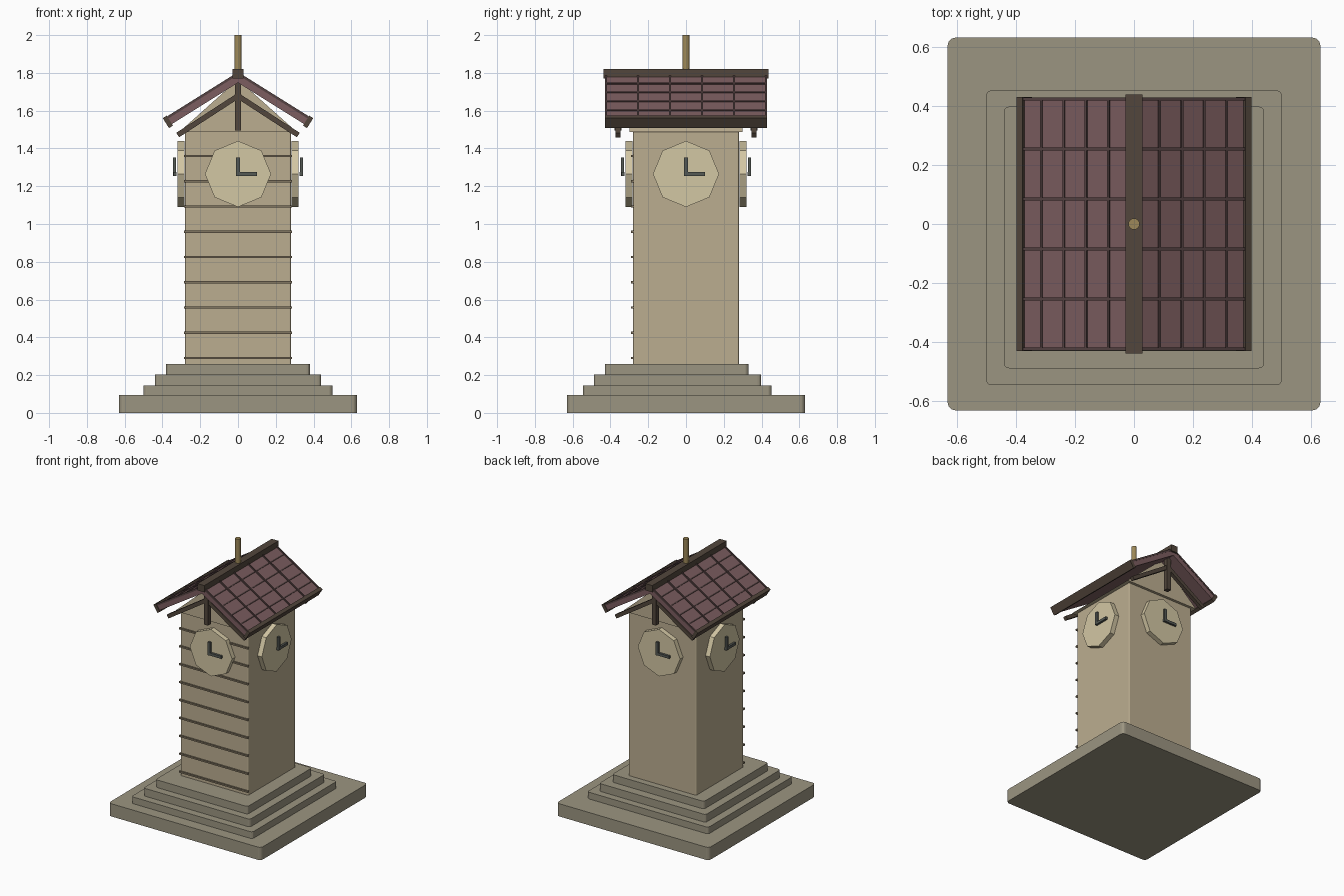
import bpy, bmesh, math
from mathutils import Matrix, Vector

if "Cube" in bpy.data.objects:
    bpy.data.objects.remove(bpy.data.objects["Cube"])


def mat(name, r, g, b):
    m = bpy.data.materials.new(name)
    m.diffuse_color = (r, g, b, 1)
    m.use_nodes = True
    m.node_tree.nodes["Principled BSDF"].inputs["Base Color"].default_value = m.diffuse_color
    return m


STONE = mat("stone", .33, .30, .22)
WALL = mat("wall", .50, .42, .28)
TRIM = mat("trim", .22, .18, .12)
DIAL = mat("dial", .65, .57, .37)
HAND = mat("hand", .09, .10, .09)
TILE = mat("tile", .20, .11, .115)
SEAM = mat("seam", .09, .055, .055)
WOOD = mat("wood", .085, .062, .045)
BRASS = mat("brass", .34, .25, .10)


def finish(name, bm, material, m=Matrix()):
    bmesh.ops.recalc_face_normals(bm, faces=bm.faces)
    me = bpy.data.meshes.new(name)
    bm.to_mesh(me)
    bm.free()
    me.materials.append(material)
    ob = bpy.data.objects.new(name, me)
    ob.matrix_world = m
    bpy.context.collection.objects.link(ob)
    return ob


def box(name, lo, hi, material, m=Matrix(), bevel=0):
    """Box between two corners, optionally with rounded vertical edges."""
    lo, hi = Vector(lo), Vector(hi)
    bm = bmesh.new()
    bmesh.ops.create_cube(bm, size=1, matrix=Matrix.Translation((lo + hi) / 2)
                          @ Matrix.Diagonal((*(hi - lo), 1)))
    if bevel:
        edges = [e for e in bm.edges if abs(e.verts[0].co.z - e.verts[1].co.z) > .01]
        bmesh.ops.bevel(bm, geom=edges, offset=bevel, segments=3, profile=.5, affect='EDGES')
    return finish(name, bm, material, m)


def cylinder(name, r, depth, sides, material, m=Matrix()):
    bm = bmesh.new()
    bmesh.ops.create_cone(bm, cap_ends=True, segments=sides, radius1=r, radius2=r, depth=depth)
    return finish(name, bm, material, m)


# Stepped plinth (upper steps sit forward of centre)
box("base_slab", (-.63, -.63, 0), (.63, .63, .095), STONE, bevel=.025)
for i, (x, y0, y1, z) in enumerate([(.5, -.545, .452, .145), (.44, -.488, .397, .203), (.38, -.43, .33, .26)]):
    box(f"step_{i + 1}", (-x, y0, (.095, .145, .203)[i]), (x, y1, z), STONE, bevel=.018)

# Tower shaft and front bands
box("tower_body", (-.28, -.28, .26), (.28, .28, 1.49), WALL, bevel=.008)
for i in range(9):
    z = .29 + i * .1338
    box(f"front_band_{i + 1}", (-.285, -.291, z - .006), (.285, -.275, z + .006), TRIM)

# Gable prism under the roof
bm = bmesh.new()
face = bm.faces.new([bm.verts.new(p) for p in [(-.31, -.3, 1.488), (.31, -.3, 1.488), (0, -.3, 1.765)]])
ext = bmesh.ops.extrude_face_region(bm, geom=[face])["geom"]
bmesh.ops.translate(bm, vec=(0, .6, 0), verts=[v for v in ext if isinstance(v, bmesh.types.BMVert)])
finish("gable", bm, WALL)

# Octagonal clocks on all four sides
for i, side in enumerate(("front", "right", "back", "left")):
    turn = Matrix.Rotation(i * math.pi / 2, 4, 'Z')
    m = turn @ Matrix.Translation((0, -.302, 1.265))
    dial = cylinder(f"{side}_dial", .175, .036, 8, DIAL, m @ Matrix.Rotation(math.pi / 2, 4, 'X'))
    box(f"{side}_hour_hand", (-.01, -.042, -.01), (.01, -.026, .088), HAND, m)
    box(f"{side}_minute_hand", (-.01, -.04, -.01), (.1, -.024, .01), HAND, m)

# Roof slopes: local +x runs down the slope from the ridge
SLOPE = math.radians(32)
for s, side in ((0, "right"), (1, "left")):
    turn = Matrix.Rotation(s * math.pi, 4, 'Z')
    m = turn @ Matrix.Translation((0, 0, 1.795)) @ Matrix.Rotation(SLOPE, 4, 'Y')
    box(f"{side}_roof_slab", (0, -.425, -.04), (.45, .425, 0), TILE, m)
    for i in range(6):
        y = -.4225 + i * .169
        box(f"{side}_roof_rib_{i + 1}", (.02, y - .005, -.005), (.437, y + .005, .008), SEAM, m)
    for i in range(4):
        x = (.085 + i * .0757) / math.cos(SLOPE)
        box(f"{side}_roof_course_{i + 1}", (x - .004, -.425, -.005), (x + .004, .425, .005), SEAM, m)
    box(f"{side}_eave_beam", (.437, -.43, -.05), (.462, .43, .012), WOOD, m)
    # Truss rafters at both gable ends
    r = turn @ Matrix.Translation((0, 0, 1.695)) @ Matrix.Rotation(math.radians(33), 4, 'Y')
    for end, y in (("front", -.36), ("back", .36)):
        box(f"{side}_{end}_rafter", (-.01, y - .014, -.028), (.39, y + .014, 0), WOOD, r)

# King posts, ridge beam and finial
for end, y in (("front", -.36), ("back", .36)):
    box(f"{end}_king_post", (-.017, y - .018, 1.495), (.017, y + .018, 1.75), WOOD)
box("ridge_beam", (-.028, -.438, 1.77), (.028, .438, 1.82), WOOD)
cylinder("finial", .019, .22, 16, BRASS, Matrix.Translation((0, 0, 1.89)))

# Smooth shading with sharp edges kept on the round finial
bpy.context.view_layer.objects.active = bpy.data.objects["finial"]
bpy.data.objects["finial"].select_set(True)
bpy.ops.object.shade_smooth_by_angle()
